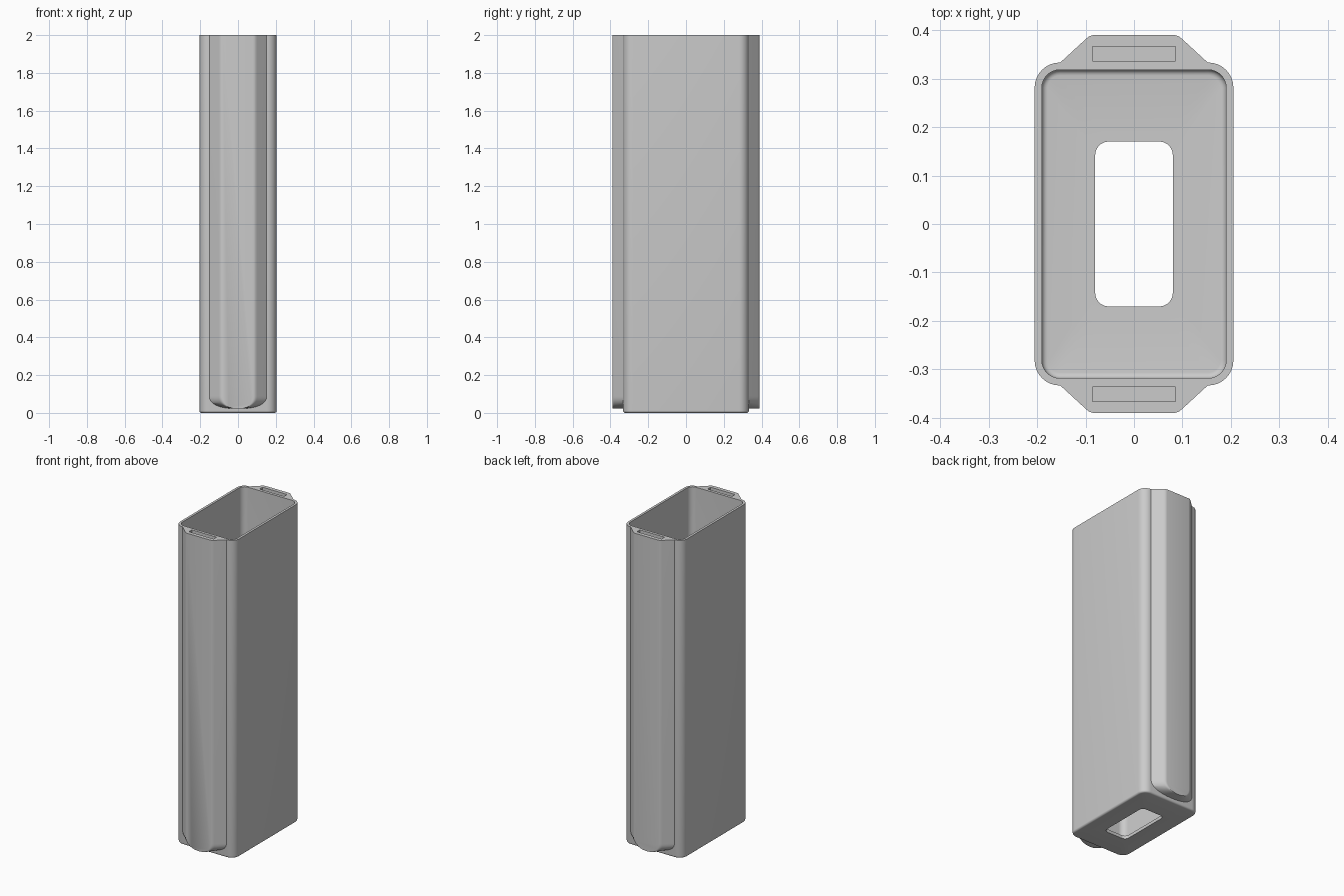
import bpy, bmesh, math

cube = bpy.data.objects.get("Cube")
if cube:
    bpy.data.objects.remove(cube)

grey = bpy.data.materials.new("light_grey")
grey.use_nodes = True
colour = (0.6, 0.6, 0.6, 1)
grey.diffuse_color = colour
grey.node_tree.nodes["Principled BSDF"].inputs["Base Color"].default_value = colour


def rounded_rect(hx, hy, r, z, steps=8):
    """Closed loop of points around a rectangle with round corners."""
    pts = []
    for q, (sx, sy) in enumerate([(1, 1), (-1, 1), (-1, -1), (1, -1)]):
        for i in range(steps + 1):
            a = math.pi / 2 * (q + i / steps)
            pts.append((sx * (hx - r) + r * math.cos(a),
                        sy * (hy - r) + r * math.sin(a), z))
    return pts


def loft(name, loops, closed=False):
    """Skin a row of equal loops; cap the ends or join them in a ring."""
    bm = bmesh.new()
    rings = [[bm.verts.new(p) for p in loop] for loop in loops]
    pairs = list(zip(rings, rings[1:]))
    if closed:
        pairs.append((rings[-1], rings[0]))
    else:
        bm.faces.new(rings[0])
        bm.faces.new(rings[-1])
    n = len(rings[0])
    for a, b in pairs:
        for i in range(n):
            j = (i + 1) % n
            bm.faces.new((a[i], a[j], b[j], b[i]))
    bmesh.ops.recalc_face_normals(bm, faces=bm.faces)
    mesh = bpy.data.meshes.new(name)
    bm.to_mesh(mesh)
    bm.free()
    mesh.materials.append(grey)
    ob = bpy.data.objects.new(name, mesh)
    bpy.context.collection.objects.link(ob)
    return ob


def smooth(ob):
    bpy.ops.object.select_all(action='DESELECT')
    ob.select_set(True)
    bpy.context.view_layer.objects.active = ob
    bpy.ops.object.shade_smooth_by_angle(angle=math.radians(30))


HX, HY, R, TOP = 0.205, 0.333, 0.052, 2.0
WALL, FLOOR, FILLET = 0.015, 0.02, 0.012


def inset(d, z):
    return rounded_rect(HX - d, HY - d, R - d, z)


# Open box: floor opening, cavity, rim, outside, rounded bottom edge
angles = [math.pi / 2 * i / 5 for i in range(6)]
loops = [rounded_rect(0.08, 0.17, 0.028, 0),
         rounded_rect(0.08, 0.17, 0.028, FLOOR)]
loops += [inset(WALL + FILLET * (1 - math.sin(a)),
                FLOOR + FILLET * (1 - math.cos(a))) for a in angles]
loops += [inset(WALL, TOP), inset(0, TOP)]
loops += [inset(FILLET * (1 - math.cos(a)),
                FILLET * (1 - math.sin(a))) for a in angles]
smooth(loft("box_body", loops, closed=True))


# End rails: tapered section with a rounded lower end
def rail_loop(w, y, steps=32):
    pts = [(w, y, TOP)]
    for i in range(steps + 1):
        a = math.pi * i / steps
        c, s = math.cos(a), math.sin(a)
        pts.append((w * math.copysign(abs(c) ** 0.85, c), y,
                    0.09 - 0.068 * abs(s) ** 0.85))
    return pts + [(-w, y, TOP)]


section = [(0.152, 0.327), (0.152, 0.333), (0.102, 0.379),
           (0.094, 0.386), (0.087, 0.389), (0.08, 0.39)]
for side, s in (("front", -1), ("back", 1)):
    rail = loft(side + "_rail", [rail_loop(w, s * y) for w, y in section])

    # Narrow slot sunk into the top of the rail
    cutter = loft(side + "_slot_cutter",
                  [[(x, s * y, z) for x, y in ((-0.086, 0.336), (0.086, 0.336),
                                               (0.086, 0.366), (-0.086, 0.366))]
                   for z in (TOP - 0.2, TOP + 0.05)])
    cut = rail.modifiers.new("slot", 'BOOLEAN')
    cut.operation = 'DIFFERENCE'
    cut.solver = 'EXACT'
    cut.object = cutter
    bpy.context.view_layer.objects.active = rail
    bpy.ops.object.modifier_apply(modifier=cut.name)
    bpy.data.objects.remove(cutter)
    smooth(rail)
